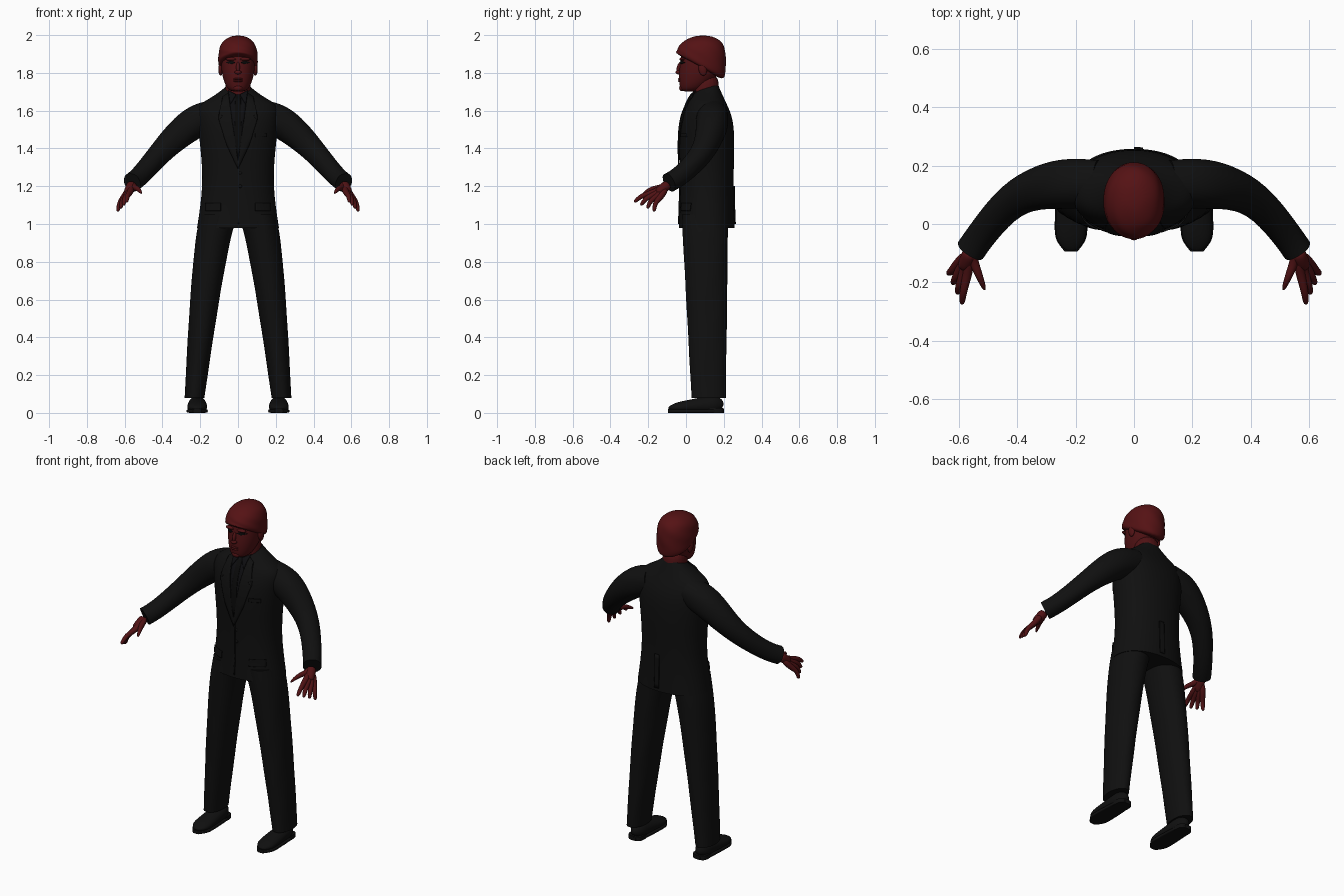
import bpy, bmesh, math
from mathutils import Vector, Matrix
from mathutils.bvhtree import BVHTree

if "Cube" in bpy.data.objects:
    bpy.data.objects.remove(bpy.data.objects["Cube"])


def material(name, red, green, blue):
    mat = bpy.data.materials.new(name)
    mat.use_nodes = True
    mat.diffuse_color = (red, green, blue, 1)
    shader = mat.node_tree.nodes["Principled BSDF"]
    shader.inputs["Base Color"].default_value = mat.diffuse_color
    shader.inputs["Roughness"].default_value = .8
    return mat


SUIT = material("black cloth", .005, .005, .005)
SHIRT = material("dark shirt", .004, .004, .005)
LEATHER = material("black leather", .005, .005, .005)
SKIN = material("dark red skin", .08, .006, .007)
HAIR = material("dark red hair", .09, .006, .007)
BLACK = material("deep black", .003, .003, .003)


def finish(name, bm, mat, pair=False, subsurf=0):
    bmesh.ops.recalc_face_normals(bm, faces=bm.faces)
    for face in bm.faces:
        face.smooth = True
    mesh = bpy.data.meshes.new(name)
    bm.to_mesh(mesh)
    bm.free()
    mesh.materials.append(mat)
    part = bpy.data.objects.new(name, mesh)
    bpy.context.collection.objects.link(part)
    if subsurf:
        smooth = part.modifiers.new("smooth", 'SUBSURF')
        smooth.levels = smooth.render_levels = subsurf
    if pair:
        part.modifiers.new("mirror", 'MIRROR')
    return part


def ellipse_ring(bm, centre, across, along, sides, power, ripple, phase, floor):
    ring = []
    for k in range(sides):
        angle = math.tau * k / sides
        c, s = math.cos(angle), math.sin(angle)
        wave = 1 + ripple * math.sin(5 * angle + 2 * phase)
        point = across * math.copysign(abs(c) ** (2 / power), c)
        point += along * math.copysign(abs(s) ** (2 / power), s)
        point = centre + point * wave
        point.z = max(point.z, floor)
        ring.append(bm.verts.new(point))
    return ring


def loft(name, rows, mat, pair=False, follow=False, sides=20, power=2.1,
         crisp=False, ripple=0, floor=0):
    """Skin rings of (centre, half width, half depth, slope), level or turned along the path."""
    bm = bmesh.new()
    crease = bm.edges.layers.float.new("crease_edge")
    centres = [Vector(row[0]) for row in rows]
    last = len(rows) - 1
    rings = []
    for i, (_, width, depth, slope) in enumerate(rows):
        across, along = Vector((1, 0, 0)), Vector((0, 1, slope))
        if follow:
            tangent = (centres[min(i + 1, last)] - centres[max(i - 1, 0)]).normalized()
            across = tangent.cross(Vector((0, 0, 1))).normalized()
            along = across.cross(tangent)
        rings.append(ellipse_ring(bm, centres[i], across * width, along * depth,
                                  sides, power, ripple, i, floor))
    for lower, upper in zip(rings, rings[1:]):
        for k in range(sides):
            n = (k + 1) % sides
            bm.faces.new((lower[k], lower[n], upper[n], upper[k]))
    for ring in (rings[0], rings[-1]):
        cap = bm.faces.new(ring)
        if crisp:
            for edge in cap.edges:
                edge[crease] = 1
                edge.smooth = False
    return finish(name, bm, mat, pair, subsurf=2)


def limb(name, points, radii, mat, **options):
    """Round tube through the points with one radius for each."""
    rows = [(point, radius, radius, 0) for point, radius in zip(points, radii)]
    return loft(name, rows, mat, pair=True, follow=True, **options)


def blob(name, centre, size, mat, pair=False, tilt=0):
    bm = bmesh.new()
    bmesh.ops.create_uvsphere(bm, u_segments=16, v_segments=10, radius=1)
    placing = Matrix.Translation(centre) @ Matrix.Rotation(tilt, 4, 'X')
    bmesh.ops.transform(bm, matrix=placing @ Matrix.Diagonal((*size, 1)), verts=bm.verts)
    return finish(name, bm, mat, pair)


def plate(name, outline, target, mat, lift, pair=False, side=-1):
    """Lay a thin panel, drawn in x and z, on the front or back of the target."""
    bpy.context.view_layer.update()
    tree = BVHTree.FromObject(target, bpy.context.evaluated_depsgraph_get())
    bm = bmesh.new()
    bm.faces.new([bm.verts.new((x, side, z)) for x, z in outline])
    bmesh.ops.triangulate(bm, faces=bm.faces)
    for _ in range(3):
        bmesh.ops.subdivide_edges(bm, edges=bm.edges, cuts=1, use_grid_fill=True)
    for vert in bm.verts:
        spot, normal, _, _ = tree.ray_cast(vert.co, Vector((0, -side, 0)))
        if spot is None:
            spot, normal, _, _ = tree.find_nearest((vert.co.x, 0, vert.co.z))
        vert.co = spot + normal * lift
    panel = finish(name, bm, mat, pair)
    solid = panel.modifiers.new("thickness", 'SOLIDIFY')
    solid.thickness = .006
    solid.offset = 0


def rectangle(left, right, bottom, top):
    return [(left, bottom), (right, bottom), (right, top), (left, top)]


# Jacket body, with a collar ring that rises toward the back
body = [(.98, .22, .15), (1.2, .185, .14), (1.4, .2, .15), (1.55, .22, .145),
        (1.63, .22, .11), (1.67, .14, .09), (1.72, .07, .06)]
jacket = loft("jacket", [((0, .11, z), width, depth, .3 if z > 1.7 else 0)
                         for z, width, depth in body], SUIT, power=2.2, crisp=True)

# Sleeves bend forward from the elbow
limb("sleeves", [(.12, .14, 1.58), (.22, .14, 1.55), (.31, .13, 1.48), (.42, .09, 1.37),
                 (.52, -.03, 1.25), (.56, -.09, 1.22)],
     (.08, .09, .08, .06, .052, .052), SUIT, crisp=True, ripple=.02)

# Trouser legs taper and spread toward the hem
legs = []
for i in range(11):
    t = i / 10
    legs.append(((.1 + .13 * t ** .7, .1 + .02 * t, 1.05 - .97 * t),
                 .1 - .047 * t, .125 - .033 * t, 0))
loft("trousers", legs, SUIT, pair=True, crisp=True, ripple=.015)

# Shoes and soles share one footprint, heel to toe
uppers, soles = [], []
for i in range(9):
    t = i / 8
    outline = (1 - .9 * abs(2 * t - 1) ** 5) ** .5
    width = (.045 + .013 * t) * outline
    y = .2 - .295 * t
    uppers.append(((.216, y, .05 - .025 * t), width, (.055 - .032 * t) * outline, 0))
    soles.append(((.216, y, .01), width + .003, .01, 0))
loft("shoes", uppers, LEATHER, pair=True, follow=True, floor=.01)
loft("soles", soles, LEATHER, pair=True, follow=True, power=5, crisp=True)
loft("heels", [((.216, .15, z), .045, .05, 0) for z in (0, .025)],
     LEATHER, pair=True, power=3, crisp=True)

# Shirt, tie, lapels, buttons and pockets
plate("shirt_front", [(-.05, 1.68), (.05, 1.68), (0, 1.34)], jacket, SHIRT, .002)
plate("tie", [(-.014, 1.67), (.014, 1.67), (.02, 1.42), (0, 1.36), (-.02, 1.42)],
      jacket, BLACK, .005)
plate("shirt_collar", [(.01, 1.68), (.05, 1.7), (.04, 1.63)], jacket, SHIRT, .007, pair=True)
plate("lapels", [(.05, 1.69), (.08, 1.67), (.1, 1.58), (.08, 1.57), (.1, 1.55),
                 (.06, 1.42), (0, 1.29), (0, 1.33)], jacket, SUIT, .006, pair=True)
plate("front_edge", rectangle(0, .006, 1, 1.3), jacket, SUIT, .003)
plate("back_vent", rectangle(0, .03, 1, 1.2), jacket, SUIT, .004, side=1)
plate("hip_pocket_flaps", rectangle(.09, .17, 1.07, 1.11), jacket, SUIT, .004, pair=True)
plate("breast_pocket", rectangle(.09, .15, 1.46, 1.48), jacket, SUIT, .004)
for z in (1.2, 1.27):
    blob("jacket_button", (.012, -.03, z), (.009, .005, .009), LEATHER)

# Hands: wrist, thumb, and four fingers fanned between the outer two
wrist = Vector((.56, -.09, 1.215))
limb("wrists", [wrist, (.57, -.12, 1.19), (.587, -.155, 1.157)],
     (.028, .027, .025), SKIN, sides=12)
limb("thumbs", [wrist, (.55, -.13, 1.19), (.53, -.18, 1.19), (.51, -.23, 1.16)],
     (.02, .018, .014, .007), SKIN, sides=8)
bend = Vector((.006, -.01, .012))
for i, name in enumerate(("index", "middle", "ring", "little")):
    root = Vector((.57, -.17, 1.165)).lerp((.605, -.135, 1.14), i / 3)
    tip = Vector((.59, -.275, 1.115)).lerp((.637, -.17, 1.065), i / 3)
    middle = root.lerp(tip, .5) + bend
    limb(name + "_fingers", [wrist.lerp(root, .3), root, middle, middle.lerp(tip, .7), tip],
         (.02, .018, .014, .012, .007), SKIN, sides=8)

# Neck and head
loft("neck", [((0, .105, z), .068, .07, 0) for z in (1.64, 1.7, 1.8)], SKIN)
skull = [(.02, 1.7, .035, .045), (.035, 1.72, .062, .068), (.064, 1.78, .085, .105),
         (.08, 1.86, .094, .112), (.08, 1.94, .085, .1), (.08, 1.97, .05, .06)]
head = loft("head", [((0, y, z), width, depth, 0) for y, z, width, depth in skull], SKIN)

# Face
blob("nose_bridge", (0, -.035, 1.83), (.01, .013, .03), SKIN, tilt=-.3)
blob("nose_tip", (0, -.04, 1.803), (.018, .016, .011), SKIN)
for z in (1.757, 1.768):
    blob("lip", (0, -.033, z), (.024, .01, .006), SKIN)
blob("chin", (0, -.02, 1.72), (.026, .016, .017), SKIN)
blob("brows", (.037, -.02, 1.873), (.03, .015, .009), SKIN, pair=True)
blob("ears", (.092, .088, 1.82), (.012, .022, .036), SKIN, pair=True, tilt=.2)
plate("eyes", [(.013, 1.855), (.035, 1.846), (.064, 1.855), (.035, 1.864)],
      head, BLACK, .002, pair=True)

# Hair dome, low at the nape and high at the fringe
dome = []
for i in range(9):
    t = .98 * i / 8
    size = (1 - t ** 4) ** .5 * min(1, .9 + t)
    dome.append(((0, .076 + .016 * t, 1.825 + .177 * t),
                 .106 * size, .132 * size, -.6 * (1 - t) ** 2))
loft("hair", dome, HAIR, sides=24, ripple=.018)
